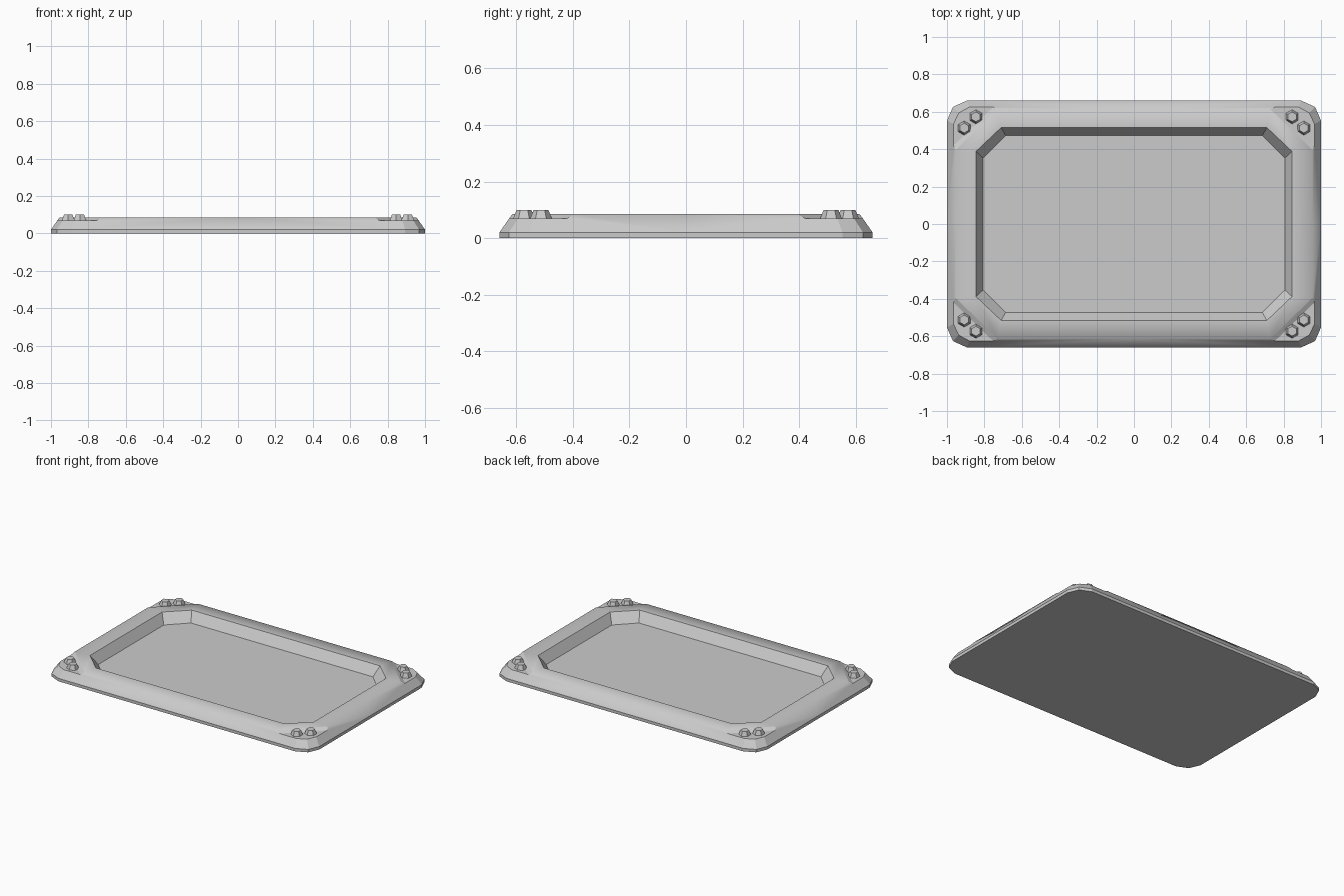
import bpy
import bmesh
from mathutils import Matrix

default = bpy.data.objects.get("Cube")
if default:
    bpy.data.objects.remove(default, do_unlink=True)

grey = bpy.data.materials.new("light_grey")
grey.use_nodes = True
grey.diffuse_color = (0.6, 0.6, 0.6, 1)
grey.node_tree.nodes["Principled BSDF"].inputs["Base Color"].default_value = (0.6, 0.6, 0.6, 1)

BASE, PLATE, TOP = 0.02, 0.07, 0.085   # heights of edge/floor, corner recess, rim


def finish(name, bm):
    bmesh.ops.recalc_face_normals(bm, faces=bm.faces)
    mesh = bpy.data.meshes.new(name)
    bm.to_mesh(mesh)
    bm.free()
    obj = bpy.data.objects.new(name, mesh)
    bpy.context.collection.objects.link(obj)
    mesh.materials.append(grey)
    return obj


# Tray: one quarter, each ring running from the x = 0 plane to the y = 0 plane
bm = bmesh.new()


def ring(points, z):
    return [bm.verts.new((x, y, z)) for x, y in points]


outline = [(0, 0.66), (0.893, 0.66), (0.968, 0.626), (1, 0.553), (1, 0)]
foot = ring(outline, 0)
edge = ring(outline, BASE)
pad = ring([(0.754, 0.625), (0.88, 0.625), (0.937, 0.594), (0.965, 0.535), (0.965, 0.42)], PLATE)
crest = ring([(0, 0.614), (0.73, 0.614), (0.954, 0.395), (0.954, 0)], TOP)
lip = ring([(0, 0.516), (0.71, 0.516), (0.845, 0.388), (0.845, 0)], TOP)
floor = ring([(0, 0.473), (0.687, 0.473), (0.807, 0.353), (0.807, 0)], BASE)
low = bm.verts.new((0, 0, 0))
mid = bm.verts.new((0, 0, BASE))


def strip(a, b, smooth=False):
    for i in range(len(a) - 1):
        bm.faces.new((a[i], a[i + 1], b[i + 1], b[i])).smooth = smooth


strip(foot, edge)                       # vertical outer edge
strip(edge[1:4], pad[1:4])              # bevelled corners
for loop in ((edge[0], edge[1], pad[1], pad[0], crest[1], crest[0]),
             (edge[3], edge[4], crest[3], crest[2], pad[4], pad[3])):
    bm.faces.new(loop).smooth = True    # long sloped sides
bm.faces.new(pad)                       # corner recess
bm.faces.new((pad[0], pad[4], crest[2], crest[1]))
strip(crest, lip, True)                 # rim top
strip(lip, floor)                       # inner wall
bm.faces.new(floor + [mid])
bm.faces.new(foot + [low])
finish_faces = [f for f in bm.faces]
tray = finish("tray", bm)
# Quarter is open, so make sure it faces outward
if sum(p.normal.z * p.area for p in tray.data.polygons if p.center.z > BASE) < 0:
    tray.data.flip_normals()
mirror = tray.modifiers.new("mirror", 'MIRROR')
mirror.use_axis = (True, True, False)
mirror.use_clip = True

# Hexagonal bolts, two in every corner recess
number = 0
for sx in (-1, 1):
    for sy in (-1, 1):
        for x, y in ((0.845, 0.573), (0.908, 0.513)):
            bm = bmesh.new()
            bmesh.ops.create_cone(
                bm, cap_ends=True, segments=6, radius1=0.038, radius2=0.026,
                depth=0.03, matrix=Matrix.Translation((sx * x, sy * y, PLATE + 0.015)))
            number += 1
            finish(f"bolt_{number}", bm)
